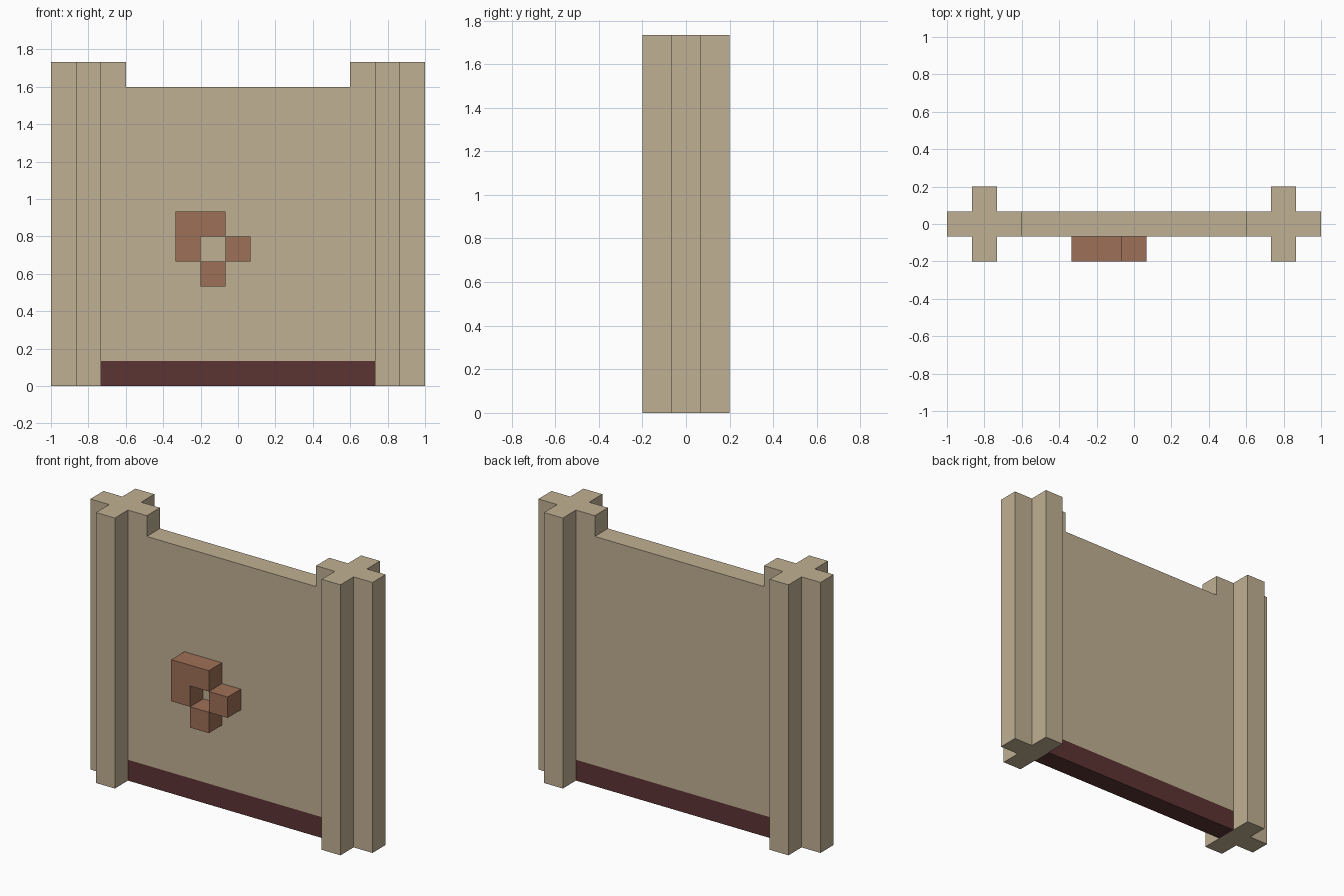
import bpy, bmesh
from mathutils import Vector

if "Cube" in bpy.data.objects:
    bpy.data.objects.remove(bpy.data.objects["Cube"])

U = 2 / 15  # block size: the model is 15 x 3 x 13 blocks


def linear(c):
    c /= 255
    return c / 12.92 if c <= 0.04045 else ((c + 0.055) / 1.055) ** 2.4


def material(name, rgb):
    colour = (*[linear(c) for c in rgb], 1)
    m = bpy.data.materials.new(name)
    m.use_nodes = True
    m.diffuse_color = colour
    bsdf = m.node_tree.nodes["Principled BSDF"]
    bsdf.inputs["Base Color"].default_value = colour
    bsdf.inputs["Roughness"].default_value = 0.9
    return m


sand = material("sand", (192, 176, 147))
copper = material("copper_brown", (158, 112, 87))
maroon = material("dark_maroon", (92, 52, 51))


def prism(name, outline, start, end, mat, upright=False):
    """Extrude an outline in block units: plan (x, y) along z, or upright (x, z) along y."""
    def place(a, b, d):
        return Vector((a, d, b) if upright else (a, b, d)) * U
    bm = bmesh.new()
    face = bm.faces.new([bm.verts.new(place(a, b, start)) for a, b in outline])
    ext = bmesh.ops.extrude_face_region(bm, geom=[face])
    moved = [v for v in ext["geom"] if isinstance(v, bmesh.types.BMVert)]
    bmesh.ops.translate(bm, verts=moved, vec=place(0, 0, end - start))
    bmesh.ops.recalc_face_normals(bm, faces=bm.faces)
    mesh = bpy.data.meshes.new(name)
    bm.to_mesh(mesh)
    bm.free()
    mesh.materials.append(mat)
    obj = bpy.data.objects.new(name, mesh)
    bpy.context.collection.objects.link(obj)
    return obj


def rect(a0, b0, a1, b1):
    return [(a0, b0), (a1, b0), (a1, b1), (a0, b1)]


# Side posts: front, back and outer arms of the cross section
post = [(5.5, -1.5), (6.5, -1.5), (6.5, -0.5), (7.5, -0.5),
        (7.5, 0.5), (6.5, 0.5), (6.5, 1.5), (5.5, 1.5)]
for side, s in (("left", 1), ("right", -1)):
    prism(f"{side}_post", [(s * x, y) for x, y in post], 0, 13, sand)

# Wall panel, whose raised ends form the inner arms of the posts
half = [(5.5, 1), (5.5, 13), (4.5, 13), (4.5, 12)]
panel = half + [(-x, z) for x, z in reversed(half)]
prism("wall_panel", panel, -0.5, 0.5, sand, upright=True)

# Dark strip along the foot of the wall
prism("base_strip", rect(-5.5, 0, 5.5, 1), -0.5, 0.5, maroon, upright=True)

# Block ornament on the front: a corner piece and two single blocks
corner = [(-2.5, 5), (-1.5, 5), (-1.5, 6), (-0.5, 6), (-0.5, 7), (-2.5, 7)]
prism("ornament_corner", corner, -1.5, -0.5, copper, upright=True)
prism("ornament_side_block", rect(-0.5, 5, 0.5, 6), -1.5, -0.5, copper, upright=True)
prism("ornament_lower_block", rect(-1.5, 4, -0.5, 5), -1.5, -0.5, copper, upright=True)
